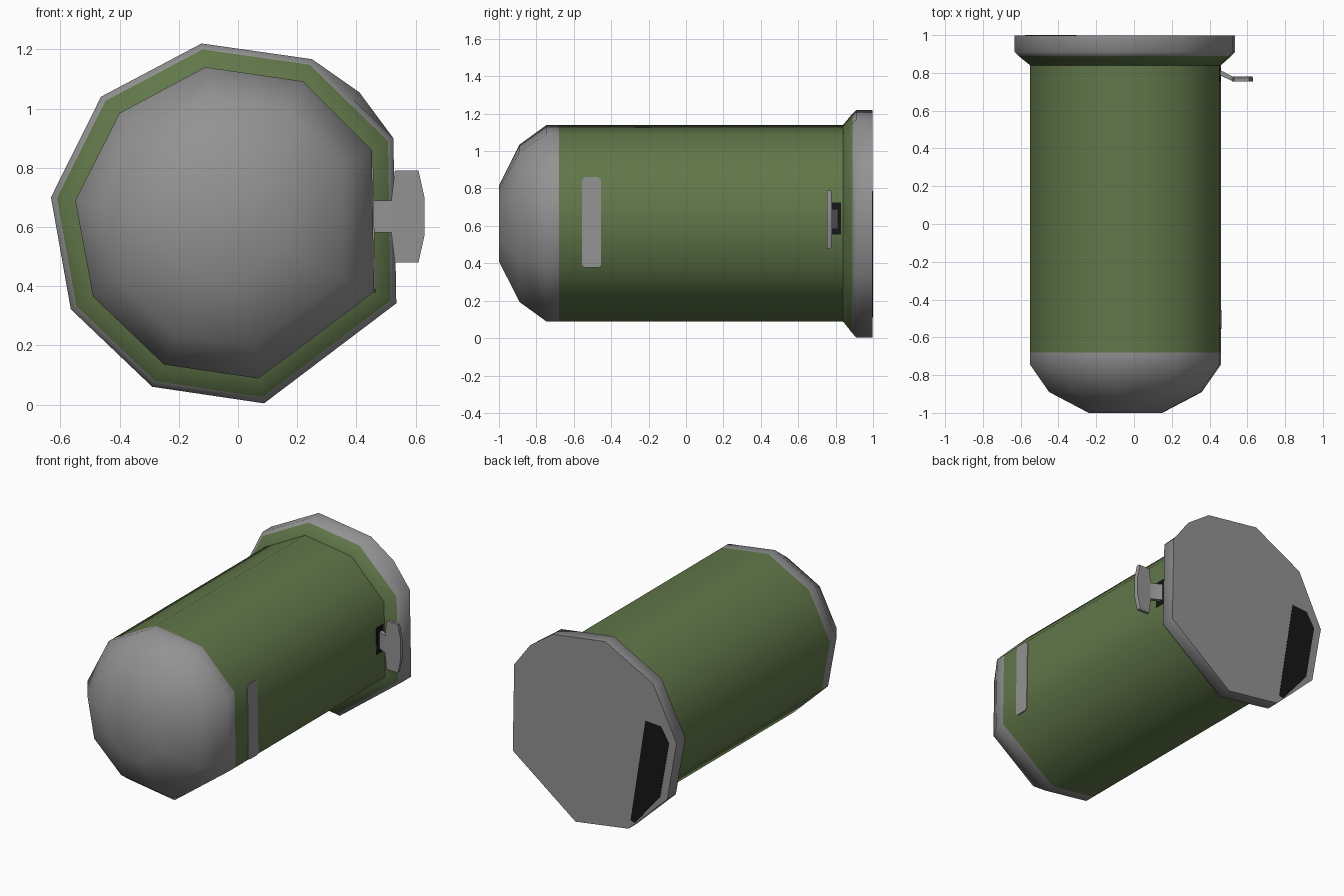
import bpy, bmesh, math

if "Cube" in bpy.data.objects:
    bpy.data.objects.remove(bpy.data.objects["Cube"])


def mat(name, rgb):
    m = bpy.data.materials.new(name)
    m.diffuse_color = (*rgb, 1)
    m.use_nodes = True
    m.node_tree.nodes["Principled BSDF"].inputs["Base Color"].default_value = m.diffuse_color
    return m


GREEN = mat("olive green", (0.12, 0.185, 0.068))
GREY = mat("metal grey", (0.29, 0.29, 0.29))
BLACK = mat("near black", (0.008, 0.008, 0.008))


def loft(name, rings, mats, seg_mats, angle=65):
    """Skin equal-length rings of 3D points, cap both ends."""
    me = bpy.data.meshes.new(name)
    ob = bpy.data.objects.new(name, me)
    bpy.context.collection.objects.link(ob)
    for m in mats:
        me.materials.append(m)
    bm = bmesh.new()
    vs = [[bm.verts.new(p) for p in r] for r in rings]
    n = len(rings[0])
    for k in range(len(vs) - 1):
        for i in range(n):
            j = (i + 1) % n
            f = bm.faces.new((vs[k][i], vs[k][j], vs[k + 1][j], vs[k + 1][i]))
            f.material_index = seg_mats[k]
    bm.faces.new(vs[0]).material_index = seg_mats[0]
    bm.faces.new(vs[-1]).material_index = seg_mats[-1]
    bmesh.ops.recalc_face_normals(bm, faces=bm.faces[:])
    bm.to_mesh(me)
    bm.free()
    bpy.ops.object.select_all(action='DESELECT')
    ob.select_set(True)
    bpy.context.view_layer.objects.active = ob
    bpy.ops.object.shade_smooth_by_angle(angle=math.radians(angle))
    return ob


def at_y(pts, y, s=1.0, c=(-0.045, 0.612)):
    return [(c[0] + (x - c[0]) * s, y, c[1] + (z - c[1]) * s) for x, z in pts]


# hand-drawn nine-sided body section and the wider flange section
BODY = [(-0.11, 1.14), (0.22, 1.092), (0.452, 0.86), (0.46, 0.38), (0.07, 0.088),
        (-0.25, 0.135), (-0.49, 0.365), (-0.55, 0.69), (-0.40, 0.985)]
RIM = [(-0.123, 1.22), (0.25, 1.167), (0.525, 0.90), (0.535, 0.342), (0.088, 0.004),
       (-0.29, 0.06), (-0.565, 0.322), (-0.632, 0.70), (-0.463, 1.04)]


def with_corner(pts, corner=None):
    """Add the extra upper-right corner between points 1 and 2."""
    mid = corner or tuple((a + b) / 2 for a, b in zip(pts[1], pts[2]))
    return pts[:2] + [mid] + pts[2:]


def mix(a, b, t):
    return [(p[0] + (q[0] - p[0]) * t, p[1] + (q[1] - p[1]) * t) for p, q in zip(a, b)]


# barrel with faceted dome nose
loft("body",
     [at_y(BODY, -1.0, 0.385), at_y(BODY, -0.89, 0.80), at_y(BODY, -0.745),
      at_y(BODY, -0.68), at_y(BODY, 0.85)],
     [GREY, GREEN], [0, 0, 0, 1])

# flared flange with grey rim and flat back
loft("flange",
     [at_y(with_corner(BODY), 0.84), at_y(with_corner(mix(BODY, RIM, 0.75)), 0.89),
      at_y(with_corner(RIM), 0.91), at_y(with_corner(RIM, (0.41, 1.055)), 0.998)],
     [GREEN, GREY], [0, 1, 1])

# dark panel on the back
PANEL = [(-0.41, 0.787), (-0.52, 0.778), (-0.578, 0.685), (-0.515, 0.325),
         (-0.335, 0.11), (-0.305, 0.12)]
loft("back_panel", [at_y(PANEL, 0.993), at_y(PANEL, 1.0)], [BLACK], [0], 30)


def side_plate(name, yz, m, t):
    """Thin plate lying on the right-hand facet of the body."""
    wall = lambda z: 0.452 + (0.86 - z) / 60
    loft(name, [[(wall(z) - 0.004, y, z) for y, z in yz],
                [(wall(z) + t, y, z) for y, z in yz]], [m], [0], 30)


# grey side strip with clipped corners
side_plate("side_strip",
           [(-0.555, 0.39), (-0.54, 0.378), (-0.47, 0.378), (-0.455, 0.39),
            (-0.455, 0.845), (-0.47, 0.86), (-0.54, 0.86), (-0.555, 0.845)], GREY, 0.004)
# dark mount behind the handle
side_plate("handle_mount", [(0.755, 0.555), (0.828, 0.555), (0.828, 0.725), (0.755, 0.725)],
           BLACK, 0.003)

# handle arm, angled forward from the body
loft("handle_arm",
     [[(x, y, z) for x, y in ((0.45, 0.79), (0.45, 0.818), (0.525, 0.779), (0.54, 0.779),
                              (0.54, 0.759), (0.515, 0.759))] for z in (0.582, 0.69)],
     [GREY], [0], 30)

# handle grip
GRIP = [(0.53, 0.79), (0.61, 0.79), (0.63, 0.70), (0.63, 0.57), (0.61, 0.48),
        (0.53, 0.48), (0.518, 0.58), (0.518, 0.69)]
C = (0.575, 0.635)
loft("handle_grip", [at_y(GRIP, 0.755), at_y(GRIP, 0.773), at_y(GRIP, 0.78, 0.93, C)],
     [GREY], [0, 0], 30)
